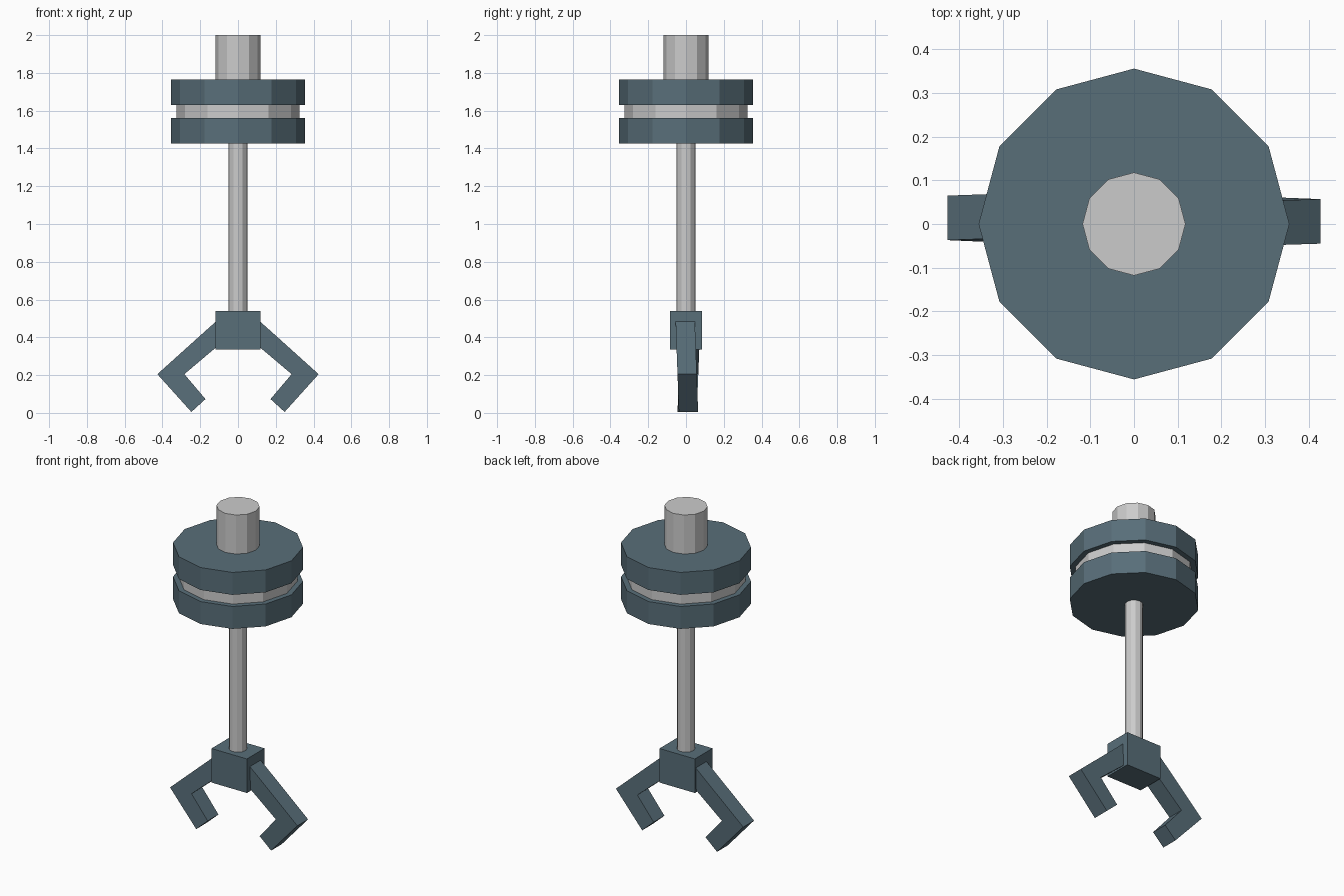
import bpy, bmesh
from math import pi

if "Cube" in bpy.data.objects:
    bpy.data.objects.remove(bpy.data.objects["Cube"])

dark = bpy.data.materials.new("dark_slate")
dark.diffuse_color = (0.098, 0.156, 0.191, 1)
dark.use_nodes = True
dark.node_tree.nodes["Principled BSDF"].inputs["Base Color"].default_value = dark.diffuse_color


def add_mesh(name, bm, mat=None):
    bmesh.ops.recalc_face_normals(bm, faces=bm.faces)
    mesh = bpy.data.meshes.new(name)
    bm.to_mesh(mesh)
    bm.free()
    ob = bpy.data.objects.new(name, mesh)
    bpy.context.collection.objects.link(ob)
    if mat:
        mesh.materials.append(mat)
    return ob


def cylinder(name, radius, z0, z1, mat=None):
    bm = bmesh.new()
    bmesh.ops.create_cone(bm, cap_ends=True, segments=12, radius1=radius,
                          radius2=radius, depth=z1 - z0)
    bmesh.ops.translate(bm, verts=bm.verts, vec=(0, 0, (z0 + z1) / 2))
    return add_mesh(name, bm, mat)


def claw(name, side, y_mid, lean):
    # bent finger profile, extruded in y with a slight lean
    profile = [(0.11, 0.49), (0.427, 0.205), (0.247, 0.005),
               (0.172, 0.073), (0.284, 0.205), (0.11, 0.352)]
    bm = bmesh.new()
    rings = []
    for half in (-0.051, 0.051):
        rings.append([bm.verts.new((side * x, y_mid + lean * (z - 0.205) + half, z))
                      for x, z in profile])
    for ring in rings:
        for quad in ((0, 1, 4, 5), (1, 2, 3, 4)):
            bm.faces.new([ring[i] for i in quad])
    for i in range(6):
        j = (i + 1) % 6
        bm.faces.new((rings[0][i], rings[0][j], rings[1][j], rings[1][i]))
    return add_mesh(name, bm, dark)


# Pulley: mount, two flanges and the core between them
cylinder("top_mount", 0.118, 1.76, 2.0)
cylinder("upper_flange", 0.356, 1.63, 1.765, dark)
cylinder("pulley_core", 0.325, 1.55, 1.64)
cylinder("lower_flange", 0.356, 1.425, 1.56, dark)

# Rod down to the grabber
cylinder("rod", 0.05, 0.53, 1.43)

# Grabber block
bm = bmesh.new()
bmesh.ops.create_cube(bm, size=1)
bmesh.ops.scale(bm, verts=bm.verts, vec=(0.236, 0.168, 0.205))
bmesh.ops.translate(bm, verts=bm.verts, vec=(0, 0, 0.4375))
add_mesh("grabber_block", bm, dark)

# Claw fingers
claw("right_claw", 1, 0.006, -0.036)
claw("left_claw", -1, 0.014, 0.04)
